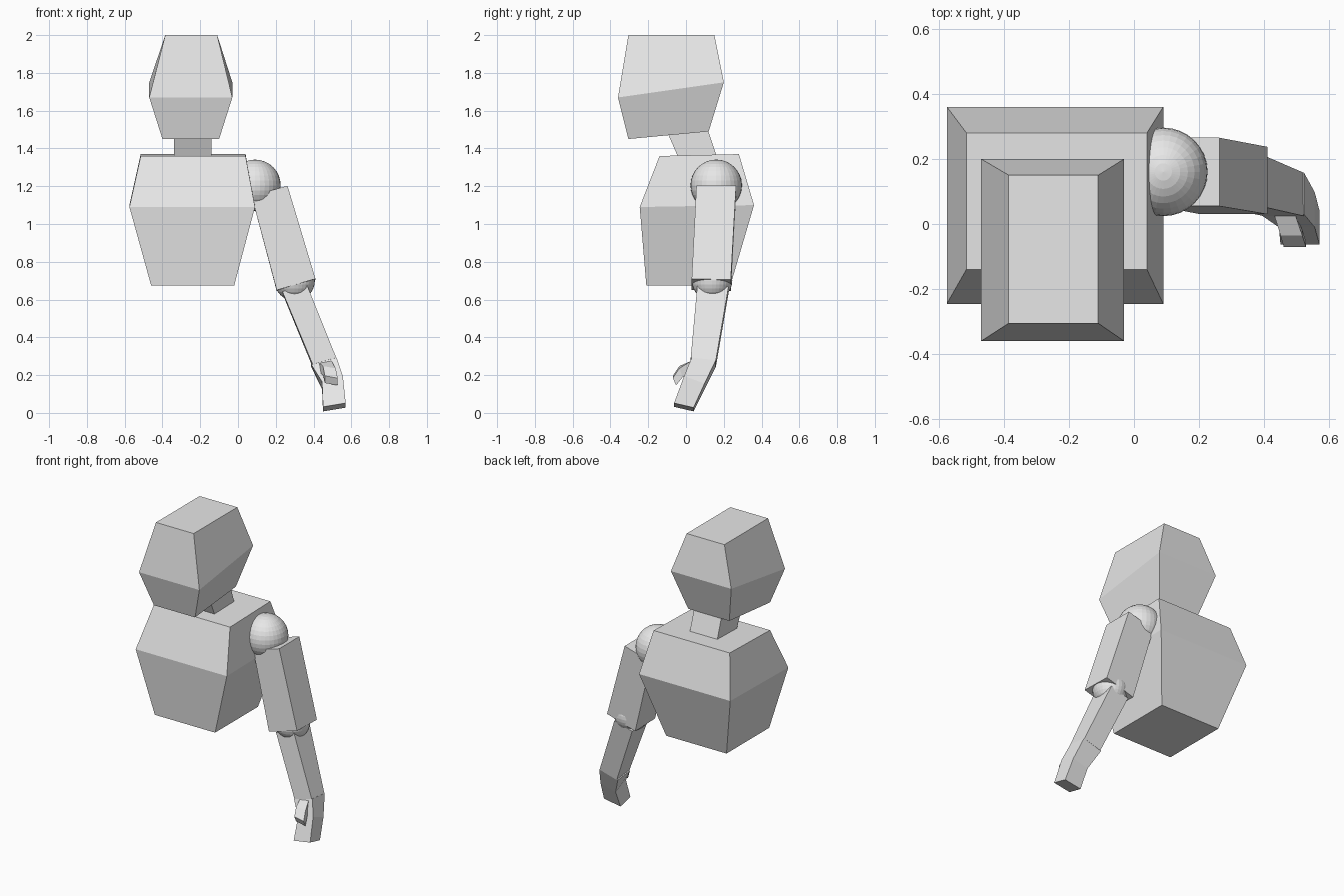
import bpy, bmesh

grey = bpy.data.materials.new("light_grey")
grey.diffuse_color = (0.8, 0.8, 0.8, 1)


def finish(name, bm):
    bmesh.ops.recalc_face_normals(bm, faces=bm.faces)
    mesh = bpy.data.meshes.new(name)
    bm.to_mesh(mesh)
    bm.free()
    mesh.materials.append(grey)
    bpy.context.collection.objects.link(bpy.data.objects.new(name, mesh))


def loft(name, *sections):
    """Closed block through four-sided sections:
    left x, right x, front y, back y, front z, back z, rise from left to right."""
    bm = bmesh.new()
    rings = []
    for x0, x1, yf, yb, zf, zb, rise in sections:
        h = rise / 2
        rings.append([bm.verts.new(p) for p in (
            (x0, yf, zf - h), (x1, yf, zf + h), (x1, yb, zb + h), (x0, yb, zb - h))])
    for a, b in zip(rings, rings[1:]):
        for i in range(4):
            j = (i + 1) % 4
            bm.faces.new((a[i], a[j], b[j], b[i]))
    bm.faces.new(rings[0])
    bm.faces.new(rings[-1])
    finish(name, bm)


def ball(name, centre, radius):
    bm = bmesh.new()
    bmesh.ops.create_uvsphere(bm, u_segments=32, v_segments=16, radius=radius)
    bmesh.ops.translate(bm, vec=centre, verts=bm.verts)
    finish(name, bm)


# Head, neck and torso
loft("head",
     (-0.40, -0.10, -0.305, 0.12, 1.45, 1.49, 0),
     (-0.47, -0.03, -0.36, 0.20, 1.67, 1.75, 0),
     (-0.385, -0.11, -0.305, 0.15, 2.0, 2.0, 0))
loft("neck",
     (-0.34, -0.14, -0.04, 0.165, 1.35, 1.35, 0),
     (-0.34, -0.14, -0.105, 0.115, 1.50, 1.50, 0))
loft("torso",
     (-0.46, -0.02, -0.21, 0.235, 0.675, 0.675, 0),
     (-0.575, 0.09, -0.245, 0.36, 1.09, 1.10, 0),
     (-0.515, 0.04, -0.14, 0.28, 1.36, 1.37, 0))

# Arm joints
ball("shoulder_ball", (0.09, 0.16, 1.205), 0.136)
ball("elbow_ball", (0.30, 0.138, 0.70), 0.107)

# Arm segments
loft("upper_arm",
     (0.205, 0.41, 0.03, 0.237, 0.68, 0.675, 0.06),
     (0.072, 0.262, 0.055, 0.265, 1.175, 1.175, 0.055))
loft("forearm",
     (0.395, 0.52, 0.025, 0.158, 0.275, 0.26, 0.035),
     (0.235, 0.365, 0.06, 0.225, 0.66, 0.65, 0.035))

# Hand bent at the knuckles, with a jointed thumb
loft("hand",
     (0.45, 0.57, -0.063, 0.04, 0.042, 0.018, 0.02),
     (0.445, 0.555, -0.01, 0.098, 0.18, 0.14, 0.03),
     (0.387, 0.522, 0.03, 0.158, 0.275, 0.262, 0.035))
loft("thumb",
     (0.46, 0.528, -0.07, -0.052, 0.19, 0.152, -0.012),
     (0.45, 0.517, -0.035, -0.018, 0.242, 0.195, -0.012),
     (0.43, 0.495, 0.03, 0.03, 0.27, 0.22, 0.012))
